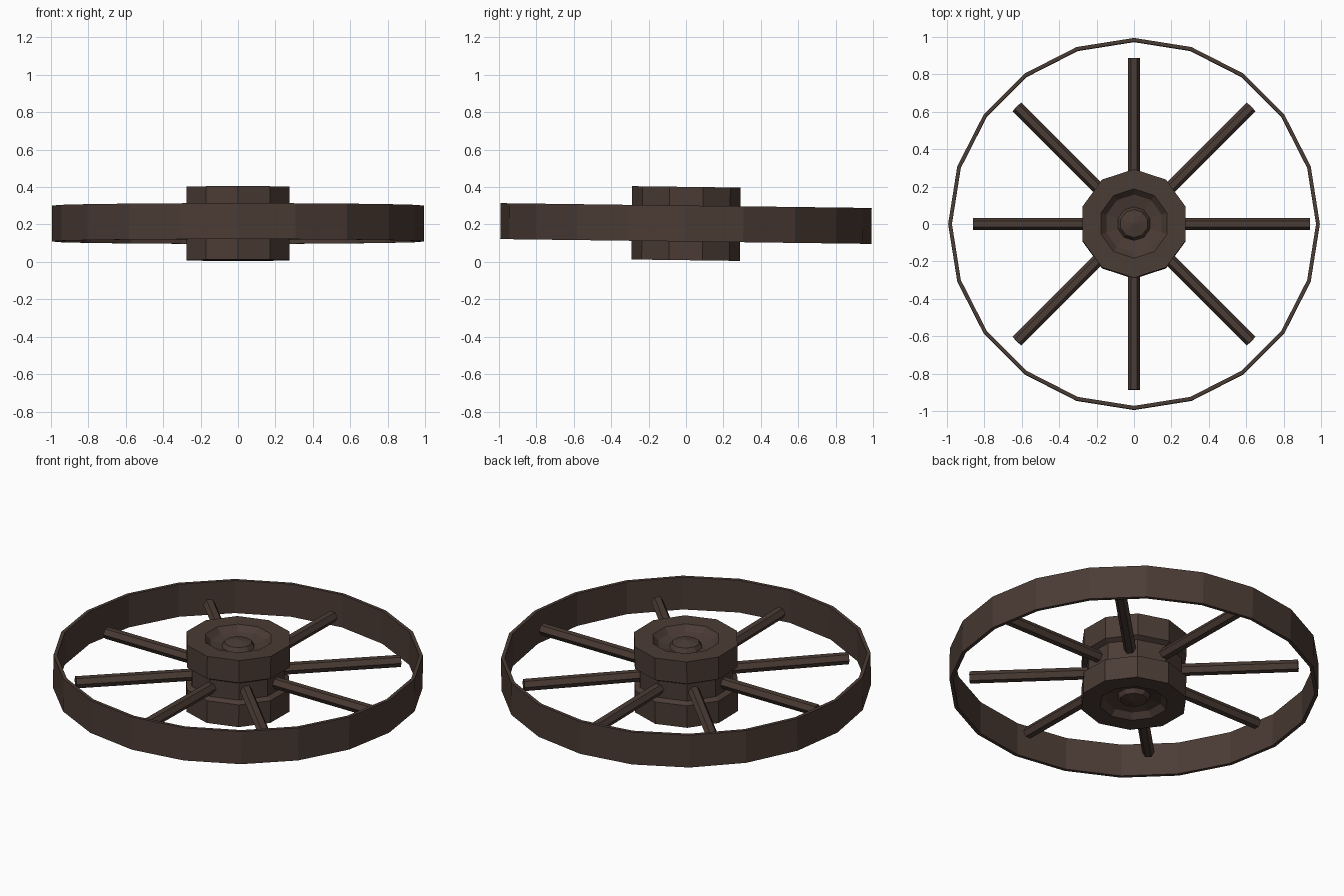
import bpy, bmesh, math
from mathutils import Matrix, Vector

if "Cube" in bpy.data.objects:
    bpy.data.objects.remove(bpy.data.objects["Cube"])

wood = bpy.data.materials.new("dark brown wood")
wood.diffuse_color = (0.070, 0.044, 0.035, 1)
wood.use_nodes = True
wood.node_tree.nodes["Principled BSDF"].inputs["Base Color"].default_value = wood.diffuse_color

# The whole wheel leans very slightly about x
MID = Vector((0, 0, 0.205))
LEAN = Matrix.Translation(MID) @ Matrix.Rotation(-0.013, 4, 'X')


def finish(name, bm):
    bmesh.ops.remove_doubles(bm, verts=bm.verts, dist=1e-5)
    bmesh.ops.recalc_face_normals(bm, faces=bm.faces)
    bm.transform(LEAN)
    me = bpy.data.meshes.new(name)
    bm.to_mesh(me)
    bm.free()
    me.materials.append(wood)
    ob = bpy.data.objects.new(name, me)
    bpy.context.collection.objects.link(ob)
    return ob


def lathe(name, profile, sides, closed=False, phase=0.0):
    """Spin (radius, height) points around z; zero radius makes a tip."""
    bm = bmesh.new()
    rings = []
    for r, z in profile:
        if r == 0:
            rings.append([bm.verts.new((0, 0, z))] * sides)
        else:
            angles = [phase + math.tau * i / sides for i in range(sides)]
            rings.append([bm.verts.new((r * math.cos(a), r * math.sin(a), z))
                          for a in angles])
    pairs = list(zip(rings, rings[1:]))
    if closed:
        pairs.append((rings[-1], rings[0]))
    for lo, hi in pairs:
        for i in range(sides):
            j = (i + 1) % sides
            quad = list(dict.fromkeys((lo[i], lo[j], hi[j], hi[i])))
            bm.faces.new(quad)
    return finish(name, bm)


# Thin rim band with 20 sides
lathe("rim", [(0.992, -0.096), (0.992, 0.096), (0.972, 0.096), (0.972, -0.096)],
      20, closed=True)

# Hub: two drums, a narrower waist, and stepped recesses around a pointed axle
upper = [(0.262, 0.05), (0.29, 0.065), (0.29, 0.196), (0.185, 0.196),
         (0.155, 0.165), (0.09, 0.15), (0.075, 0.175), (0, 0.19)]
lower = [(r, -z) for r, z in reversed(upper)]
lathe("hub", lower + upper, 10, phase=math.radians(18))

# Eight spokes that stop just short of the rim
for i in range(8):
    a = math.tau * i / 8
    start, end = 0.22, {0: 0.94, 4: 0.86}.get(i, 0.885)
    bm = bmesh.new()
    bmesh.ops.create_cone(bm, cap_ends=True, segments=6, radius1=0.033,
                          radius2=0.033, depth=end - start)
    bm.transform(Matrix.Rotation(a, 4, 'Z')
                 @ Matrix.Translation(((start + end) / 2, 0, 0))
                 @ Matrix.Rotation(math.pi / 2, 4, 'Y'))
    finish(f"spoke_{i + 1}", bm)
